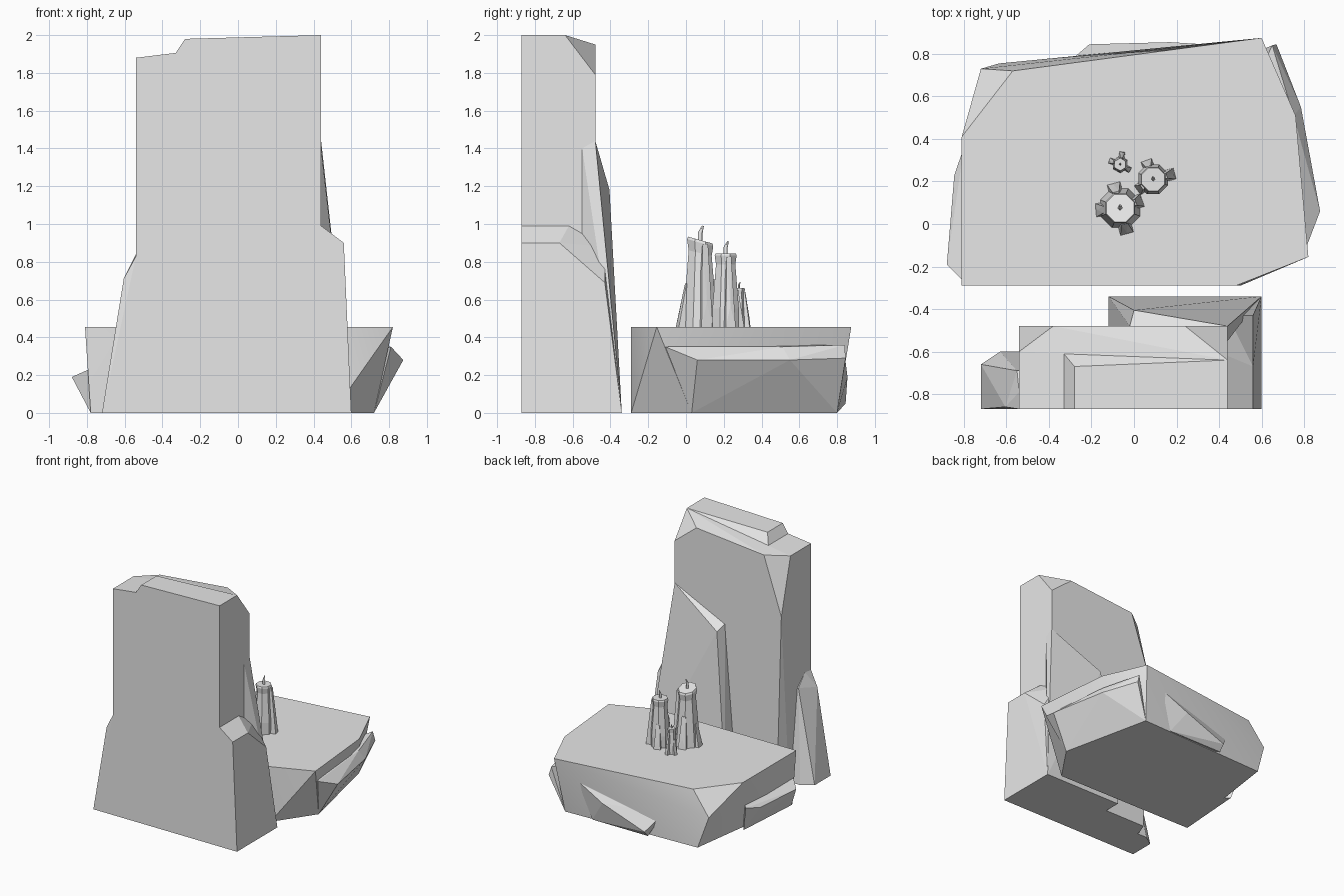
import bpy, bmesh, math
from mathutils import Vector

cube = bpy.data.objects.get("Cube")
if cube:
    bpy.data.objects.remove(cube)

STONE = (0.8, 0.8, 0.8, 1.0)
stone = bpy.data.materials.new("pale_stone")
stone.use_nodes = True
stone.diffuse_color = STONE
for node in stone.node_tree.nodes:
    if node.type == 'BSDF_PRINCIPLED':
        node.inputs["Base Color"].default_value = STONE


def finish(name, bm):
    bmesh.ops.recalc_face_normals(bm, faces=bm.faces[:])
    mesh = bpy.data.meshes.new(name)
    bm.to_mesh(mesh)
    bm.free()
    mesh.materials.append(stone)
    obj = bpy.data.objects.new(name, mesh)
    bpy.context.collection.objects.link(obj)
    return obj


def chunk(name, *points):
    """A faceted block of rock wrapped around its corner points."""
    bm = bmesh.new()
    for p in points:
        bm.verts.new(p)
    out = bmesh.ops.convex_hull(bm, input=bm.verts[:])
    loose = [v for v in bm.verts if not v.link_faces]
    bmesh.ops.delete(bm, geom=loose, context='VERTS')
    bmesh.ops.dissolve_limit(bm, angle_limit=math.radians(1),
                             verts=bm.verts[:], edges=bm.edges[:])
    return finish(name, bm)


FRONT, BACK = -0.87, -0.48

# Standing slab with two cut rear corners
chunk("slab",
      (-.54, FRONT, 0), (.44, FRONT, 0), (.44, BACK, 0), (-.50, BACK, 0), (-.54, -.58, 0),
      (-.54, BACK, 1.42), (.44, BACK, 1.79),
      (-.54, FRONT, 1.88), (-.54, -.60, 1.88), (-.38, BACK, 1.89),
      (.24, BACK, 1.95), (.44, -.64, 2), (.44, FRONT, 2))

# Wedge ridge along the top of the slab
chunk("slab_ridge",
      (-.33, FRONT, 1.905), (-.33, -.61, 1.905), (.44, FRONT, 2), (.44, -.64, 2),
      (-.28, FRONT, 1.98), (-.28, -.67, 1.98), (.40, FRONT, 1.93), (.40, -.64, 1.93))

# Shoulder rocks on either side of the slab
chunk("right_shoulder",
      (-.72, FRONT, 0), (-.72, -.66, 0), (-.63, -.60, 0), (-.50, -.60, 0), (-.50, FRONT, 0),
      (-.605, -.86, .71), (-.54, FRONT, .83), (-.54, -.79, .84), (-.55, -.69, .75),
      (-.50, FRONT, .83), (-.50, -.69, .75))
chunk("left_shoulder",
      (.60, FRONT, 0), (.60, -.34, 0), (.40, -.34, 0), (.40, FRONT, 0),
      (.56, FRONT, .90), (.56, -.67, .90), (.56, -.43, .69),
      (.44, FRONT, .99), (.44, -.62, .99), (.44, -.43, .88), (.40, FRONT, .99), (.40, -.62, .99))

# Leaning plate on the rear of the slab
chunk("rear_buttress",
      (-.12, -.34, 0), (.60, -.34, 0), (.44, -.43, .88), (.44, BACK, 1.44),
      (0, -.405, 1.18), (-.02, BACK, 1.22), (-.12, BACK, 0), (.44, -.55, 0), (.44, -.55, 1.40))

# Flat-topped table rock
TOP = .455
outline = [(-.81, -.29), (.48, -.29), (.82, -.155), (.76, .51),
           (.60, .875), (-.42, .74), (-.57, .72), (-.81, .41)]
table = chunk("table_rock", *[(x, y, TOP) for x, y in outline],
              (-.72, .73, .26), (-.79, -.28, .23), (-.78, -.28, 0), (.50, -.29, 0),
              (.72, .03, 0), (.55, .80, 0), (-.635, .755, 0))

# Ledges that break out of the table's sides
chunk("left_ledge",
      (.81, -.11, .35), (.75, .51, .35), (.65, .84, .36),
      (.875, .06, .28), (.785, .55, .28), (.67, .845, .29),
      (.72, .03, 0), (.55, .80, 0), (.40, .30, .02), (.40, .30, .30))
chunk("right_ledge",
      (-.79, -.28, .23), (-.88, -.19, .19), (-.845, .23, .19), (-.80, .36, .22),
      (-.78, -.27, 0), (-.74, .30, 0), (-.50, 0, .02), (-.50, 0, .20))
chunk("rear_ledge",
      (.41, .84, .31), (.17, .855, .19), (-.21, .845, .05), (-.32, .75, .20),
      (-.21, .80, 0), (.30, .80, 0), (0, .60, .05), (0, .60, .25))


def candle(name, x, y, height, r, base, tilt, drips, sides=8):
    """Flared wax column with a tilted lip, running drips and a bent wick."""
    bm = bmesh.new()
    rings = [(0, base), (.25, r * 1.2), (.85, r * .88), (.97, r), (1, r * .93)]
    loops = []
    for t, radius in rings:
        loop = []
        for i in range(sides):
            a = math.tau * (i + .5) / sides
            dx, dy = radius * math.cos(a), radius * math.sin(a)
            loop.append(bm.verts.new((x + dx, y + dy, TOP + t * height - tilt * t * dy)))
        loops.append(loop)
    for low, high in zip(loops, loops[1:]):
        for i in range(sides):
            j = (i + 1) % sides
            bm.faces.new((low[i], low[j], high[j], high[i]))
    bm.faces.new(loops[0])
    bm.faces.new(loops[-1])
    finish(name, bm)

    for n, (angle, reach, top) in enumerate(drips):
        a = math.radians(angle)
        out = Vector((math.cos(a), math.sin(a), 0))
        side = Vector((-out.y, out.x, 0)) * r * .42
        foot = Vector((x, y, TOP))
        up = Vector((0, 0, height * top))
        chunk(f"{name}_drip_{n + 1}",
              foot + out * reach + side, foot + out * reach - side,
              foot + out * r * .5 + side, foot + out * r * .5 - side,
              foot + out * reach * .93 + up * .3,
              foot + out * r * 1.05 + side * .5 + up, foot + out * r * 1.05 - side * .5 + up,
              foot + out * r * .4 + up)

    # Wick as a short bevelled curve
    curve = bpy.data.curves.new(name + "_wick", 'CURVE')
    curve.dimensions = '3D'
    curve.bevel_depth = r * .17
    curve.bevel_resolution = 0
    curve.use_fill_caps = True
    spline = curve.splines.new('POLY')
    spline.points.add(2)
    z = TOP + height
    for p, (dy, dz, taper) in zip(spline.points, [(0, -.02, 1), (0, r * .5, 1), (r * .2, r, .4)]):
        p.co = (x, y + dy, z + dz, 1)
        p.radius = taper
    curve.materials.append(stone)
    bpy.context.collection.objects.link(bpy.data.objects.new(name + "_wick", curve))


candle("tall_candle", -.065, .075, .46, .075, .10, .28,
       [(105, .12, .55), (185, .115, .4), (285, .125, .5), (20, .11, .95)])
candle("middle_candle", .09, .21, .39, .063, .075, 0,
       [(110, .095, .5), (15, .105, .95), (215, .09, .6)])
candle("small_candle", -.065, .28, .205, .032, .04, 0,
       [(80, .06, .9), (160, .055, .6), (330, .055, .7)], sides=6)

# Soft shading only across the shallow facets
bpy.ops.object.select_all(action='DESELECT')
table.select_set(True)
bpy.context.view_layer.objects.active = table
bpy.ops.object.shade_smooth_by_angle(angle=math.radians(30))
